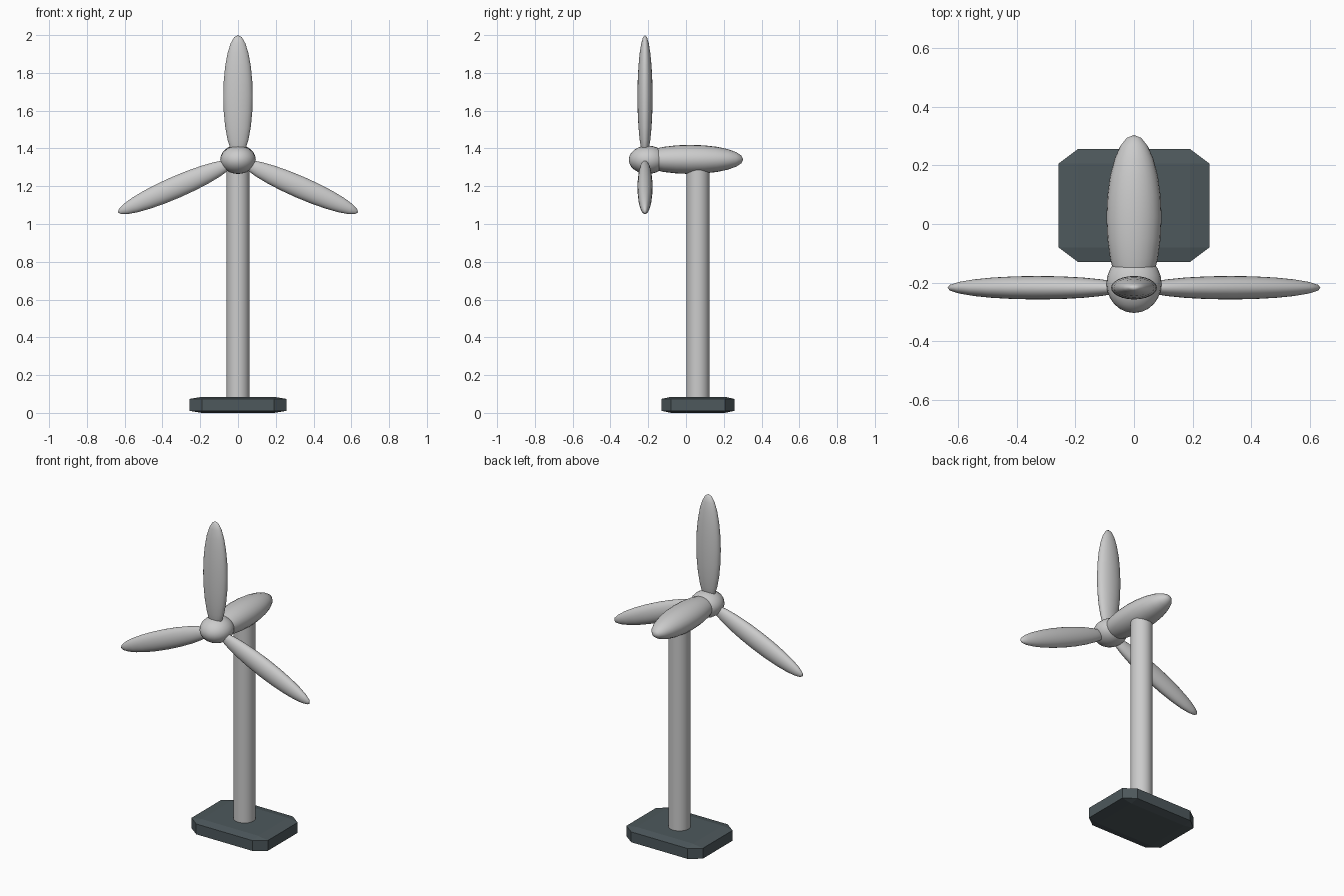
import bpy, bmesh, math
from mathutils import Matrix, Vector

if "Cube" in bpy.data.objects:
    bpy.data.objects.remove(bpy.data.objects["Cube"])


def add_object(name, bm, matrix, smooth=True):
    bmesh.ops.transform(bm, matrix=matrix, verts=bm.verts)
    bmesh.ops.recalc_face_normals(bm, faces=bm.faces)
    mesh = bpy.data.meshes.new(name)
    bm.to_mesh(mesh)
    bm.free()
    ob = bpy.data.objects.new(name, mesh)
    bpy.context.collection.objects.link(ob)
    if smooth:
        bpy.ops.object.select_all(action='DESELECT')
        bpy.context.view_layer.objects.active = ob
        ob.select_set(True)
        bpy.ops.object.shade_smooth_by_angle(angle=math.radians(45))
    return ob


def ellipsoid(name, center, radii, rotation=Matrix()):
    """Stretched sphere with its poles on local z."""
    bm = bmesh.new()
    bmesh.ops.create_uvsphere(bm, u_segments=24, v_segments=12, radius=1)
    scale = Matrix.Diagonal(Vector((*radii, 1)))
    return add_object(name, bm, Matrix.Translation(center) @ rotation @ scale)


# Base: chamfered unit cube, flattened into a slab
bm = bmesh.new()
bmesh.ops.create_cube(bm, size=1)
bmesh.ops.bevel(bm, geom=bm.edges[:], offset=0.13, segments=1, affect='EDGES')
base = add_object("base", bm, Matrix.Translation((0, 0.063, 0.0425))
                  @ Matrix.Diagonal((0.514, 0.386, 0.085, 1)), smooth=False)
slate = bpy.data.materials.new("dark_slate")
slate.diffuse_color = (0.075, 0.098, 0.107, 1)
slate.use_nodes = True
slate.node_tree.nodes["Principled BSDF"].inputs["Base Color"].default_value = slate.diffuse_color
base.data.materials.append(slate)

# Tower
bm = bmesh.new()
bmesh.ops.create_cone(bm, cap_ends=True, segments=32, radius1=0.061,
                      radius2=0.061, depth=1.25)
add_object("tower", bm, Matrix.Translation((0, 0.063, 0.695)))

# Nacelle and hub, poles along y
along_y = Matrix.Rotation(math.radians(-90), 4, 'X')
ellipsoid("nacelle", (0, 0.023, 1.342), (0.094, 0.077, 0.28), along_y)
ellipsoid("hub", (0, -0.203, 1.34), (0.094, 0.075, 0.1), along_y)

# Blades
ellipsoid("upper_blade", (0, -0.217, 1.675), (0.078, 0.04, 0.325))
for side, label in ((1, "right"), (-1, "left")):
    tilt = Matrix.Rotation(side * math.radians(113.5), 4, 'Y')
    ellipsoid(label + "_blade", (side * 0.328, -0.217, 1.195),
              (0.058, 0.04, 0.335), tilt)
